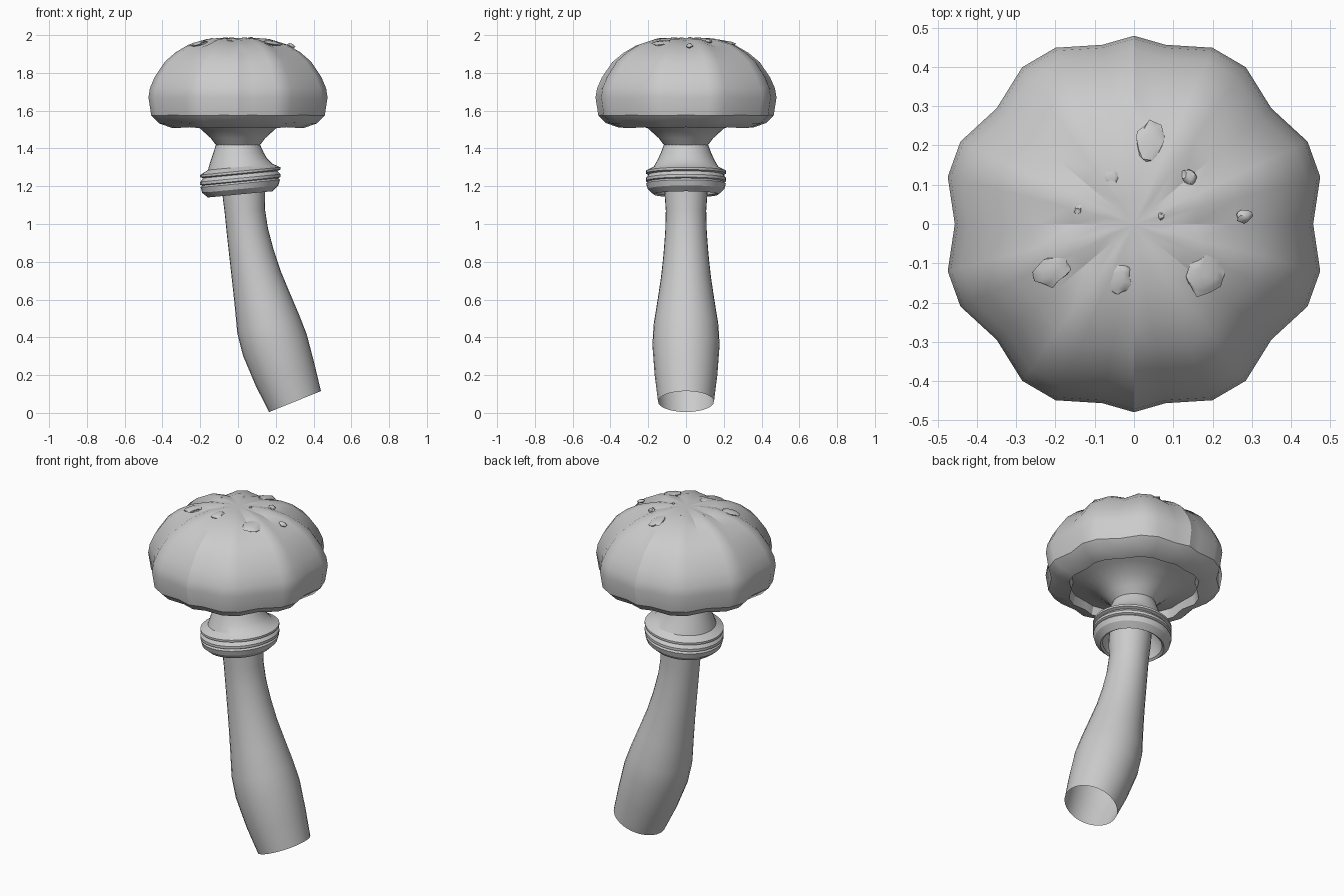
import bpy, bmesh, math, random
from mathutils import Vector, Matrix, noise

if "Cube" in bpy.data.objects:
    bpy.data.objects.remove(bpy.data.objects["Cube"])
random.seed(4)

grey = bpy.data.materials.new("plain_grey")
grey.use_nodes = True
COLOR = (0.6, 0.6, 0.6, 1)
grey.diffuse_color = COLOR
grey.node_tree.nodes["Principled BSDF"].inputs["Base Color"].default_value = COLOR


def finish(name, bm, angle=35, flip=False):
    bmesh.ops.recalc_face_normals(bm, faces=bm.faces)
    if flip:
        bmesh.ops.reverse_faces(bm, faces=bm.faces)
    mesh = bpy.data.meshes.new(name)
    bm.to_mesh(mesh)
    bm.free()
    mesh.materials.append(grey)
    obj = bpy.data.objects.new(name, mesh)
    bpy.context.collection.objects.link(obj)
    bpy.ops.object.select_all(action='DESELECT')
    obj.select_set(True)
    bpy.context.view_layer.objects.active = obj
    bpy.ops.object.shade_smooth_by_angle(angle=math.radians(angle))
    return obj


def bridge(bm, rings):
    """Join successive closed rings of vertices with quads."""
    for a, b in zip(rings, rings[1:]):
        n = len(a)
        for i in range(n):
            j = (i + 1) % n
            bm.faces.new((a[i], a[j], b[j], b[i]))


def tube(name, sections, sides=28, angle=35, flip=False):
    """Skin circles given as (centre x, centre z, radius, tilt in degrees)."""
    bm = bmesh.new()
    rings = []
    for cx, cz, r, tilt in sections:
        t = math.radians(tilt)
        ring = []
        for i in range(sides):
            a = math.tau * i / sides
            u = r * math.cos(a)
            ring.append(bm.verts.new((cx + u * math.cos(t), r * math.sin(a), cz + u * math.sin(t))))
        rings.append(ring)
    bridge(bm, rings)
    return finish(name, bm, angle, flip)


# Stem: leaning, swollen near the open foot
tube("stem", [
    (0.302, 0.06, 0.148, 22), (0.25, 0.2, 0.166, 21), (0.195, 0.36, 0.178, 19),
    (0.16, 0.47, 0.171, 17), (0.128, 0.6, 0.15, 15), (0.098, 0.72, 0.132, 13),
    (0.072, 0.84, 0.119, 11), (0.05, 0.96, 0.11, 8), (0.036, 1.07, 0.107, 5),
    (0.03, 1.17, 0.114, 3), (0.02, 1.3, 0.114, 1), (0.005, 1.4, 0.11, 0)])

# Collar: flared neck, ridged bands and hollow underside
bands = [(1.302, 0.172), (1.287, 0.2), (1.28, 0.213), (1.268, 0.213), (1.262, 0.197),
         (1.243, 0.213), (1.228, 0.213), (1.223, 0.203), (1.214, 0.211), (1.185, 0.203),
         (1.157, 0.172), (1.165, 0.16), (1.21, 0.155), (1.28, 0.115)]
tube("collar", [(0, 1.42, 0.117, 0), (0.002, 1.375, 0.134, 1), (0.004, 1.34, 0.15, 3)]
     + [(0.012, z, r, 5.5) for z, r in bands], sides=32, angle=28)

# Underside of the cap
tube("cap_underside", [(0, 1.41, 0.108, 0), (0, 1.42, 0.118, 0), (0, 1.455, 0.145, 0),
     (0, 1.505, 0.2, 0), (0, 1.535, 0.27, 0), (0, 1.565, 0.358, 0)], flip=True)

# Cap: lobes between creases, one quadrant mirrored round
quadrant = [(0, .457), (14.2, .49), (25.4, .49), (40.1, .458),
            (54.5, .491), (66, .492), (80, .464), (90, .48)]
half = quadrant + [(180 - a, r) for a, r in quadrant[-2::-1]]
outline = half + [(360 - a, r) for a, r in half[-2:0:-1]]
profile = [(0.07, 1.987), (0.17, 1.98), (0.27, 1.95), (0.34, 1.91), (0.4, 1.86), (0.455, 1.78),
           (0.482, 1.72), (0.49, 1.67), (0.475, 1.575), (0.433, 1.533), (0.36, 1.508), (0.348, 1.56)]

bm = bmesh.new()
rings = []
for r, z in profile:
    ring = []
    for deg, edge in outline:
        f = edge / 0.491
        dip = 1 - (1 - f) * min(1, r / 0.3) * 0.7
        a = math.radians(deg)
        ring.append(bm.verts.new((r * f * math.cos(a), r * f * math.sin(a), 1.6 + (z - 1.6) * dip)))
    rings.append(ring)
bridge(bm, rings)
tip = bm.verts.new((0, 0, 1.982))
n = len(outline)
for i in range(n):
    bm.faces.new((tip, rings[0][i], rings[0][(i + 1) % n]))
cap = finish("cap", bm, 28)


# Thin irregular flakes lying on the cap
def flake(name, x, y, wide, deep):
    r = math.hypot(x, y)
    z = 1.988 - 0.5 * r * r
    bm = bmesh.new()
    bmesh.ops.create_icosphere(bm, subdivisions=2, radius=1)
    slope = Vector((x, y, 1)).to_track_quat('Z', 'Y').to_matrix().to_4x4()
    place = Matrix.Translation((x, y, z - 0.004)) @ slope @ Matrix.Diagonal((wide, deep, 0.012, 1))
    for v in bm.verts:
        v.co *= 0.85 + 0.35 * noise.noise(v.co * 1.7 + Vector((x, y, 0)) * 30)
    bm.transform(place)
    finish(name, bm, 40)


spots = [(0.04, 0.21, .04, .065), (0.14, 0.12, .025, .02), (-0.06, 0.12, .025, .03),
         (-0.14, 0.04, .02, .015), (-0.21, -0.12, .04, .06), (-0.04, -0.14, .04, .05),
         (0.18, -0.13, .06, .055), (0.28, 0.02, .02, .025), (0.07, 0.02, .012, .012)]
for i, (x, y, w, d) in enumerate(spots):
    flake(f"cap_flake_{i + 1}", x, y, w, d)
